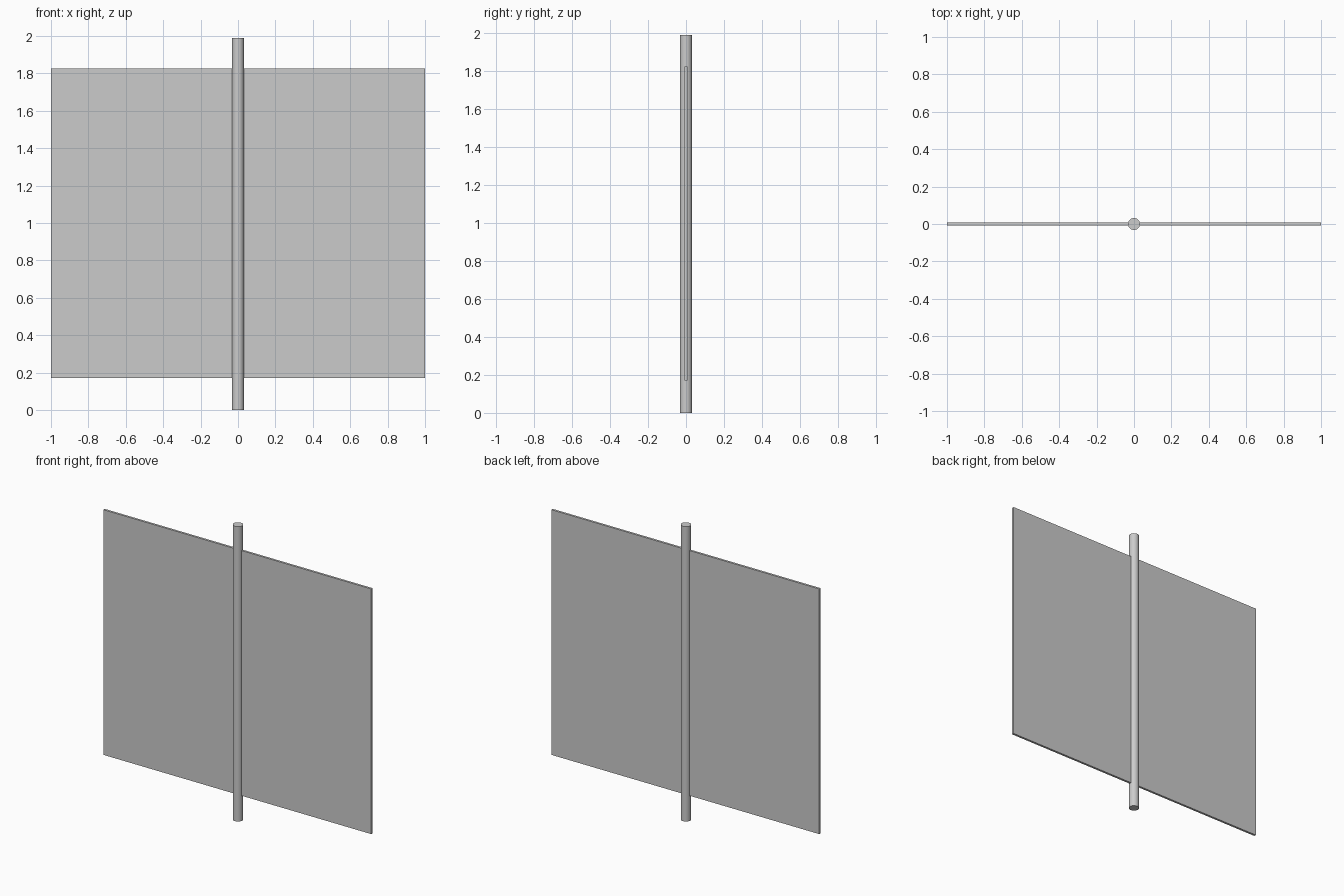
import bpy

if "Cube" in bpy.data.objects:
    bpy.data.objects.remove(bpy.data.objects["Cube"])

# Upright round pole
bpy.ops.mesh.primitive_cylinder_add(vertices=24, radius=0.032, depth=1.99, location=(0, 0, 0.995))
pole = bpy.context.object
pole.name = "pole"
bpy.ops.object.shade_smooth_by_angle()

# Thin flat panel passing through the pole
bpy.ops.mesh.primitive_cube_add(size=1, location=(0, 0, 0.998))
panel = bpy.context.object
panel.name = "panel"
panel.scale = (2.0, 0.015, 1.654)
bpy.ops.object.transform_apply(location=False, rotation=False, scale=True)
